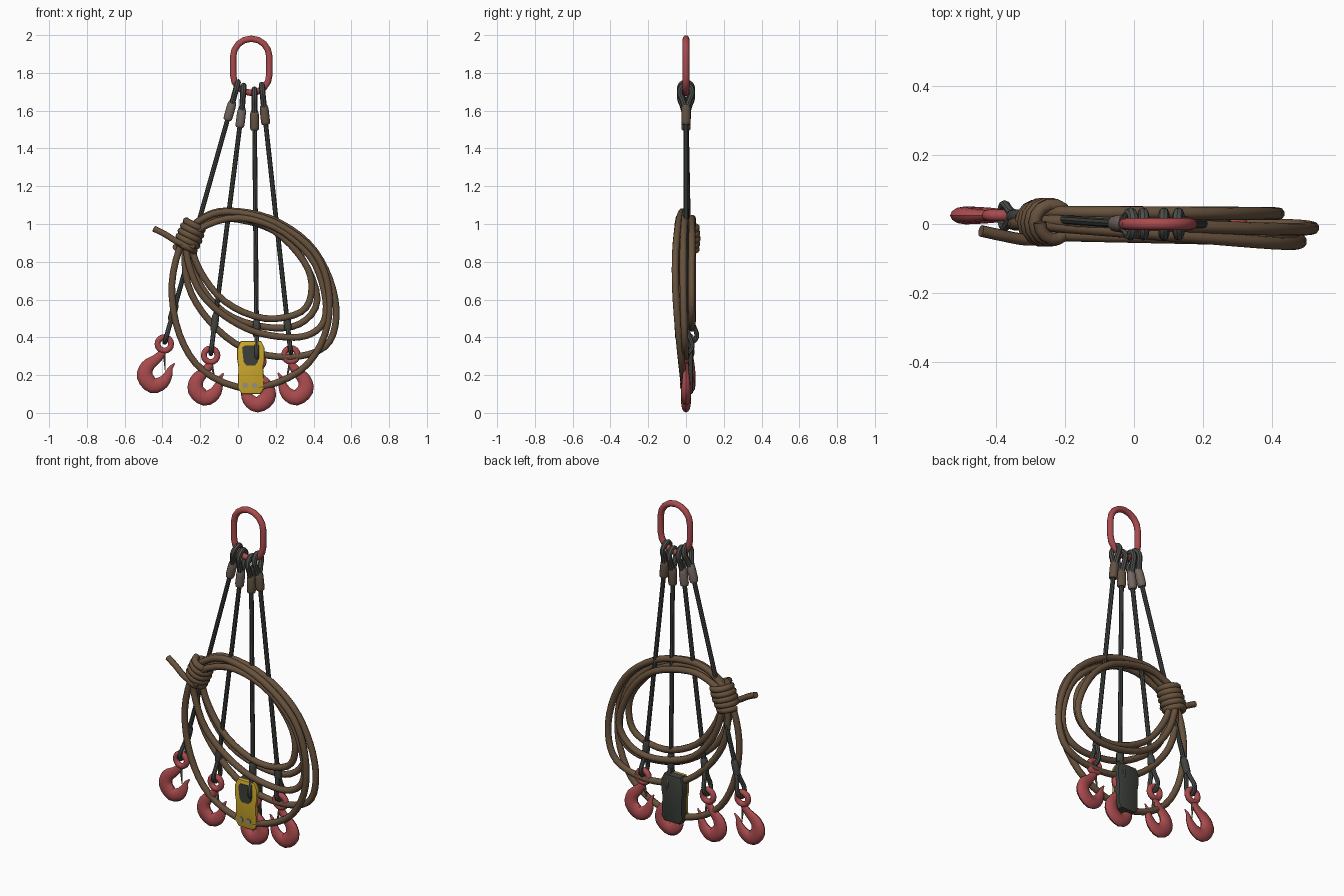
import bpy, bmesh, math
from mathutils import Vector as V

if "Cube" in bpy.data.objects:
    bpy.data.objects.remove(bpy.data.objects["Cube"])


def material(name, rgb):
    m = bpy.data.materials.new(name)
    m.diffuse_color = (*rgb, 1)
    m.use_nodes = True
    m.node_tree.nodes["Principled BSDF"].inputs["Base Color"].default_value = m.diffuse_color
    return m


RED = material("red_paint", (0.40, 0.07, 0.075))
ROPE = material("brown_rope", (0.135, 0.083, 0.046))
WIRE = material("dark_wire", (0.052, 0.057, 0.05))
LOOP = material("grey_wire", (0.075, 0.08, 0.072))
STEEL = material("worn_steel", (0.17, 0.13, 0.115))
BRONZE = material("brown_sleeve", (0.125, 0.085, 0.055))
YELLOW = material("yellow_case", (0.62, 0.40, 0.025))
DARK = material("dark_case", (0.045, 0.05, 0.042))
GREY = material("grey_button", (0.30, 0.28, 0.22))
Y = V((0, 1, 0))


def finish(name, bm, *mats):
    bmesh.ops.recalc_face_normals(bm, faces=bm.faces)
    me = bpy.data.meshes.new(name)
    bm.to_mesh(me)
    bm.free()
    for m in mats:
        me.materials.append(m)
    for p in me.polygons:
        p.use_smooth = True
    me.set_sharp_from_angle(angle=math.radians(40))
    ob = bpy.data.objects.new(name, me)
    bpy.context.collection.objects.link(ob)
    return ob


def smooth_path(pts, closed=False, n=4):
    """Catmull-Rom through points of any dimension."""
    pts = [V(p) for p in pts]
    c = len(pts)
    at = (lambda i: pts[i % c]) if closed else (lambda i: pts[max(0, min(c - 1, i))])
    out = []
    for i in range(c if closed else c - 1):
        a, b, d, e = at(i - 1), at(i), at(i + 1), at(i + 2)
        for k in range(n):
            t = k / n
            out.append((2 * b + (d - a) * t + (2 * a - 5 * b + 4 * d - e) * t * t
                        + (3 * b - a - 3 * d + e) * t ** 3) * 0.5)
    if not closed:
        out.append(pts[-1])
    return out


def tube(name, pts, r, mat, ref=Y, sides=10, closed=False, flat=1.0):
    """Sweep a round section; flat squashes it along ref."""
    pts = [V(p) for p in pts]
    n = len(pts)
    radii = r if isinstance(r, (list, tuple)) else [r] * n
    bm = bmesh.new()
    rings = []
    for i, p in enumerate(pts):
        a = pts[(i - 1) % n] if closed or i else p
        b = pts[(i + 1) % n] if closed or i < n - 1 else p
        t = (b - a).normalized()
        u = (ref - t * ref.dot(t)).normalized()
        w = t.cross(u)
        ang = [2 * math.pi * k / sides for k in range(sides)]
        rings.append([bm.verts.new(p + u * math.cos(q) * radii[i] * flat
                                   + w * math.sin(q) * radii[i]) for q in ang])
    for i in range(n if closed else n - 1):
        A, B = rings[i], rings[(i + 1) % n]
        for k in range(sides):
            j = (k + 1) % sides
            bm.faces.new((A[k], A[j], B[j], B[k]))
    if not closed:
        bm.faces.new(rings[0])
        bm.faces.new(rings[-1])
    return finish(name, bm, mat)


def circle(c, r, n, start=0.0, sweep=2 * math.pi):
    return [V((c[0] + r * math.cos(start + sweep * k / n), c[1],
               c[2] + r * math.sin(start + sweep * k / n))) for k in range(n)]


def wire_eye(name, base, apex, r):
    """Teardrop wire loop standing across the part it hangs on."""
    d = apex - base
    half = [(0, .008), (.3, .018), (.6, .032), (.85, .027)]
    prof = half + [(1, 0)] + [(t, -s) for t, s in reversed(half)]
    tube(name, smooth_path([base + d * t + Y * s for t, s in prof], n=3), r,
         LOOP, ref=d.cross(Y).normalized(), sides=8)


def sleeve(name, a, b, mat, r=0.025):
    steps = [(0, .75), (.15, .95), (.3, 1), (.85, 1), (.95, .92), (1, .75)]
    tube(name, [a.lerp(b, t) for t, _ in steps], [r * s for _, s in steps], mat)


# master link
arc = math.pi
tube("master_link",
     circle((.07, 0, 1.885), .096, 8, 0, arc) + [V((-.026, 0, 1.885))]
     + circle((.07, 0, 1.79), .096, 8, arc, arc) + [V((.166, 0, 1.79))],
     0.0178, RED, closed=True)

# hook outline: x, z, radius, opening towards +x with the eye at the origin
HOOK = [(0, -.045, .02), (-.03, -.085, .026), (-.072, -.13, .036), (-.078, -.185, .043),
        (-.03, -.227, .041), (.02, -.203, .034), (.044, -.155, .022), (.049, -.125, .013),
        (.068, -.095, .004)]


def hook(i, eye, tilt, side):
    th = math.radians(tilt - 7)

    def place(x, z):
        return eye + V((side * (x * math.cos(th) + z * math.sin(th)), 0,
                        z * math.cos(th) - x * math.sin(th)))
    path = smooth_path(HOOK, n=3)
    tube(f"hook_{i}", [place(p[0], p[1]) for p in path], [max(p[2], .004) for p in path],
         RED, sides=12, flat=0.6)
    tube(f"hook_eye_{i}", circle(eye, .036, 16), .0165, RED, closed=True)
    tube(f"hook_latch_{i}", [place(.005, -.045), place(.024, -.14)], [.009, .002], STEEL, sides=6)


# four legs: loop apex, top sleeve top, hook eye, tilt, hook side, sleeve material
LEGS = [((0, 0, 1.752), (-.028, 0, 1.65), (-.39, .025, .365), 15, 1, STEEL),
        ((.03, 0, 1.733), (.022, 0, 1.615), (-.145, 0, .305), 7, 1, STEEL),
        ((.087, 0, 1.713), (.087, 0, 1.60), (.1, 0, .272), 0, -1, BRONZE),
        ((.126, 0, 1.738), (.136, 0, 1.63), (.28, 0, .307), 6.5, -1, BRONZE)]
for i, (apex, top, eye, tilt, side, mat) in enumerate(LEGS, 1):
    apex, top, eye = V(apex), V(top), V(eye)
    d = (eye - top).normalized()
    wire_eye(f"top_loop_{i}", top + d * .01, apex, .0155)
    sleeve(f"top_sleeve_{i}", top, top + d * .105, mat)
    tube(f"leg_cable_{i}", [top + d * .09, eye - d * .2], .0125, WIRE, sides=8)
    sleeve(f"lower_sleeve_{i}", eye - d * .22, eye - d * .13, WIRE, .021)
    wire_eye(f"lower_loop_{i}", eye - d * .135, eye - d * .008, .0125)
    hook(i, eye, tilt, side)


# rope coil: hanging turns gathered at the knot, fanning in depth away from it
def rope_turn(name, y_knot, y_far, *outline):
    pts = []
    for x, z in outline:
        w = max(0, min(1, (x + .3) / .7)) * min(1, z / .6)
        pts.append((x, y_knot + (y_far - y_knot) * w, z))
    tube(name, smooth_path(pts, True, 4), .0185, ROPE, closed=True)


rope_turn("rope_turn_outer", 0, -.055, (-.29, .92), (-.2, 1.02), (-.05, 1.065), (.19, 1.01),
          (.4, .855), (.48, .65), (.46, .415), (.325, .22), (.06, .13), (-.18, .22),
          (-.31, .415), (-.35, .68))
rope_turn("rope_turn_wide", .01, -.015, (-.275, .92), (-.19, 1.03), (-.055, 1.07), (.17, 1.03),
          (.37, .9), (.485, .71), (.52, .505), (.46, .35), (.27, .295), (.035, .34),
          (-.15, .485), (-.265, .68))
rope_turn("rope_turn_back", .035, .03, (-.265, .92), (-.19, 1.0), (-.045, 1.03), (.18, .97),
          (.335, .825), (.42, .6), (.325, .47), (.14, .455), (-.07, .53), (-.215, .705))
rope_turn("rope_turn_inner", .01, -.02, (-.245, .92), (-.175, .995), (-.035, 1.045),
          (.19, .965), (.35, .8), (.39, .655), (.335, .535), (.14, .5), (-.07, .59),
          (-.205, .76))
rope_turn("rope_turn_front", -.03, -.045, (-.262, .92), (-.05, 1.03), (.19, .985), (.38, .83),
          (.455, .65), (.46, .5), (.39, .42), (.26, .4), (.06, .44), (-.13, .56), (-.235, .71))

# rope knot wrapped round the bundle, with its loose tail
centre, axis = V((-.257, .005, .93)), V((.36, 0, .93)).normalized()
across = axis.cross(Y)
wrap = []
for k in range(5 * 14 + 1):
    q = 2 * math.pi * k / 14
    bulge = .88 + .12 * math.sin(math.pi * k / 70)
    wrap.append(centre + axis * (k / 70 - .5) * .15
                + (across * math.cos(q) * .054 + Y * math.sin(q) * .055) * bulge)
tube("rope_wrap", wrap, .0185, ROPE, ref=axis)
tube("rope_tail", smooth_path([(-.445, -.02, .975), (-.385, -.033, .945), (-.31, -.046, .90),
                               (-.23, -.04, .88)]), .017, ROPE)


# load indicator: yellow front plate on a dark body
def slab(name, outline, y0, y1, mat, bevel=0):
    bm = bmesh.new()
    f = bm.faces.new([bm.verts.new((x, y0, z)) for x, z in outline])
    ext = bmesh.ops.extrude_face_region(bm, geom=[f])
    bmesh.ops.translate(bm, vec=(0, y1 - y0, 0),
                        verts=[g for g in ext["geom"] if isinstance(g, bmesh.types.BMVert)])
    if bevel:
        rim = [e for e in bm.edges if all(abs(v.co.y - y1) < 1e-5 for v in e.verts)]
        bmesh.ops.bevel(bm, geom=rim, offset=bevel, segments=2, affect='EDGES', profile=.5)
    return finish(name, bm, mat)


CASE = [(-.004, .34), (.014, .38), (.122, .38), (.14, .345), (.14, .28), (.133, .245),
        (.138, .13), (.118, .10), (.02, .10), (0, .13), (.002, .245), (-.004, .28)]
slab("indicator_front", CASE, -.008, -.026, YELLOW, .006)
slab("indicator_back", CASE, -.008, .038, DARK, .01)
slab("indicator_screen", [(.022, .345), (.035, .357), (.1, .357), (.112, .345),
                          (.105, .27), (.09, .25), (.045, .25), (.03, .27)], -.024, -.029, DARK)
for i, x in enumerate((.038, .088), 1):
    ring = [(p.x, p.z) for p in circle((x, 0, .145), .015, 12)]
    slab(f"indicator_button_{i}", ring, -.024, -.031, GREY)
